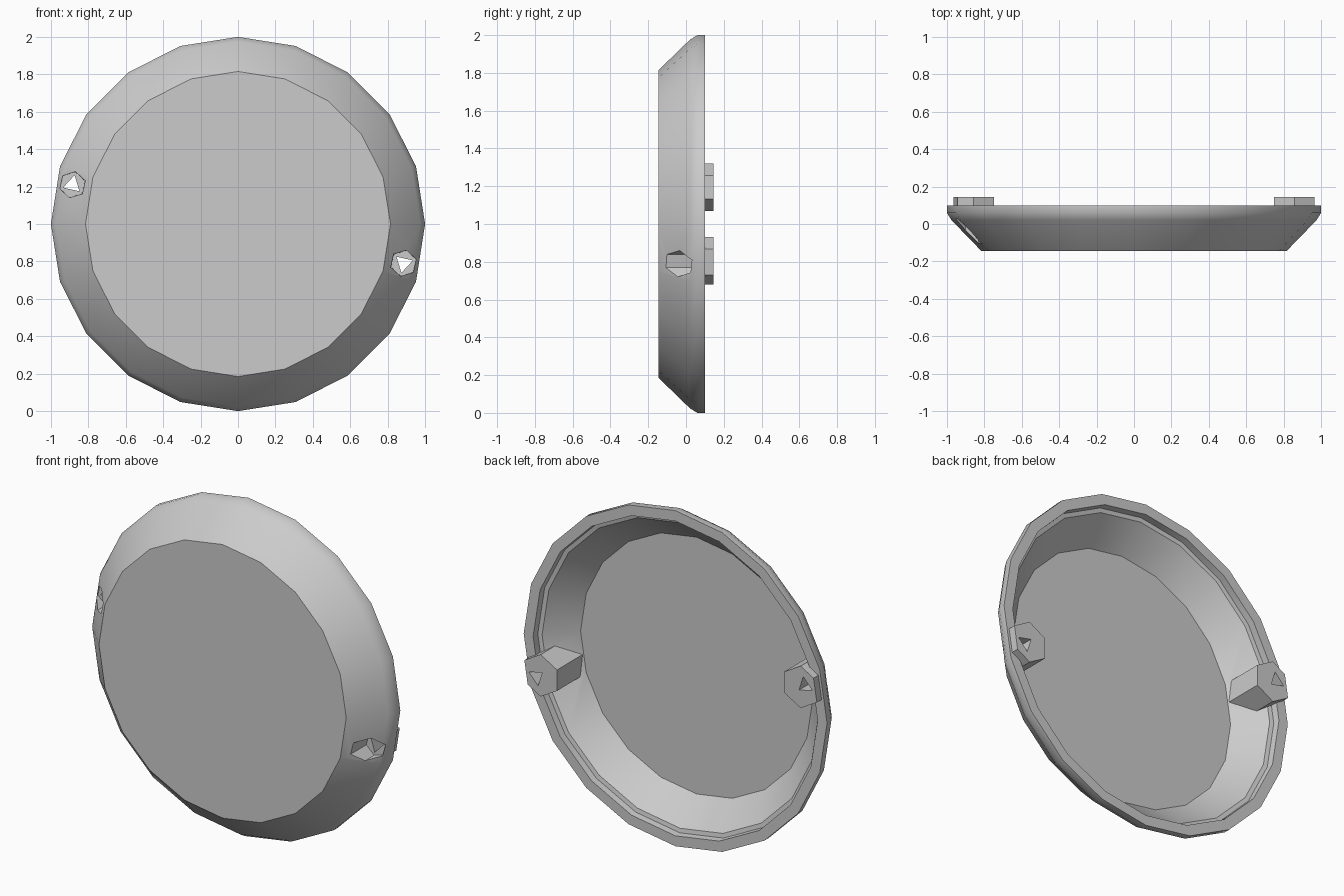
import bpy, bmesh, math

if "Cube" in bpy.data.objects:
    bpy.data.objects.remove(bpy.data.objects["Cube"], do_unlink=True)

SIDES = 20
grey = bpy.data.materials.new("plain grey")
grey.use_nodes = True
colour = (0.6, 0.6, 0.6, 1)
grey.diffuse_color = colour
grey.node_tree.nodes["Principled BSDF"].inputs["Base Color"].default_value = colour


def lathe(name, profile, sides=SIDES, centre=(0, 1), turn=0.0):
    """Closed solid around the y axis from (radius, y) pairs."""
    bm = bmesh.new()
    rings = []
    for r, y in profile:
        ring = []
        for i in range(sides):
            a = turn + math.tau * i / sides
            ring.append(bm.verts.new((centre[0] + r * math.cos(a), y,
                                      centre[1] + r * math.sin(a))))
        rings.append(ring)
    for a, b in zip(rings, rings[1:]):
        for i in range(sides):
            j = (i + 1) % sides
            bm.faces.new((a[i], a[j], b[j], b[i]))
    bm.faces.new(rings[0])
    bm.faces.new(rings[-1])
    bmesh.ops.recalc_face_normals(bm, faces=bm.faces)
    mesh = bpy.data.meshes.new(name)
    bm.to_mesh(mesh)
    bm.free()
    mesh.materials.append(grey)
    ob = bpy.data.objects.new(name, mesh)
    bpy.context.collection.objects.link(ob)
    return ob


def combine(target, tool, operation):
    """Apply a boolean and discard the tool."""
    mod = target.modifiers.new("combine", "BOOLEAN")
    mod.operation, mod.object, mod.solver = operation, tool, "EXACT"
    bpy.context.view_layer.objects.active = target
    bpy.ops.object.modifier_apply(modifier=mod.name)
    bpy.data.objects.remove(tool, do_unlink=True)


# Dished cover with a stepped rim around the hollow back
cover = lathe("round_cover", [(0.815, -0.145), (0.975, 0.02), (1, 0.06), (1, 0.1)])
cavity = lathe("cavity_cutter", [(0.765, -0.1), (0.91, 0.055), (0.935, 0.06), (0.945, 0.2)])
combine(cover, cavity, "DIFFERENCE")

# Two hexagonal screw bosses, trimmed to stay inside the sloping wall
for side in (-1, 1):
    spot = (side * 0.857, 1 - side * 0.195)
    boss = lathe("screw_boss", [(0.125, -0.3), (0.125, 0.145)], 6, spot, math.pi / 6)
    limit = lathe("boss_limit", [(0.8, -0.13), (0.96, 0.03), (0.985, 0.07), (0.985, 0.2)])
    combine(boss, limit, "INTERSECT")
    combine(cover, boss, "UNION")

# Screw holes: wide recess from the front, narrow hole through the back
for side in (-1, 1):
    spot = (side * 0.885, 1 - side * 0.21)
    turn = 0.3 if side > 0 else 0.3 + math.pi
    recess = lathe("recess_cutter", [(0.075, -0.3), (0.07, 0.04)], 6, spot, turn)
    combine(cover, recess, "DIFFERENCE")
    hole = lathe("hole_cutter", [(0.052, -0.3), (0.052, 0.3)], 3, spot, turn)
    combine(cover, hole, "DIFFERENCE")

# Smooth the rounded wall, keep the edges crisp
bpy.ops.object.select_all(action="DESELECT")
cover.select_set(True)
bpy.context.view_layer.objects.active = cover
bpy.ops.object.shade_smooth_by_angle(angle=math.radians(35))
